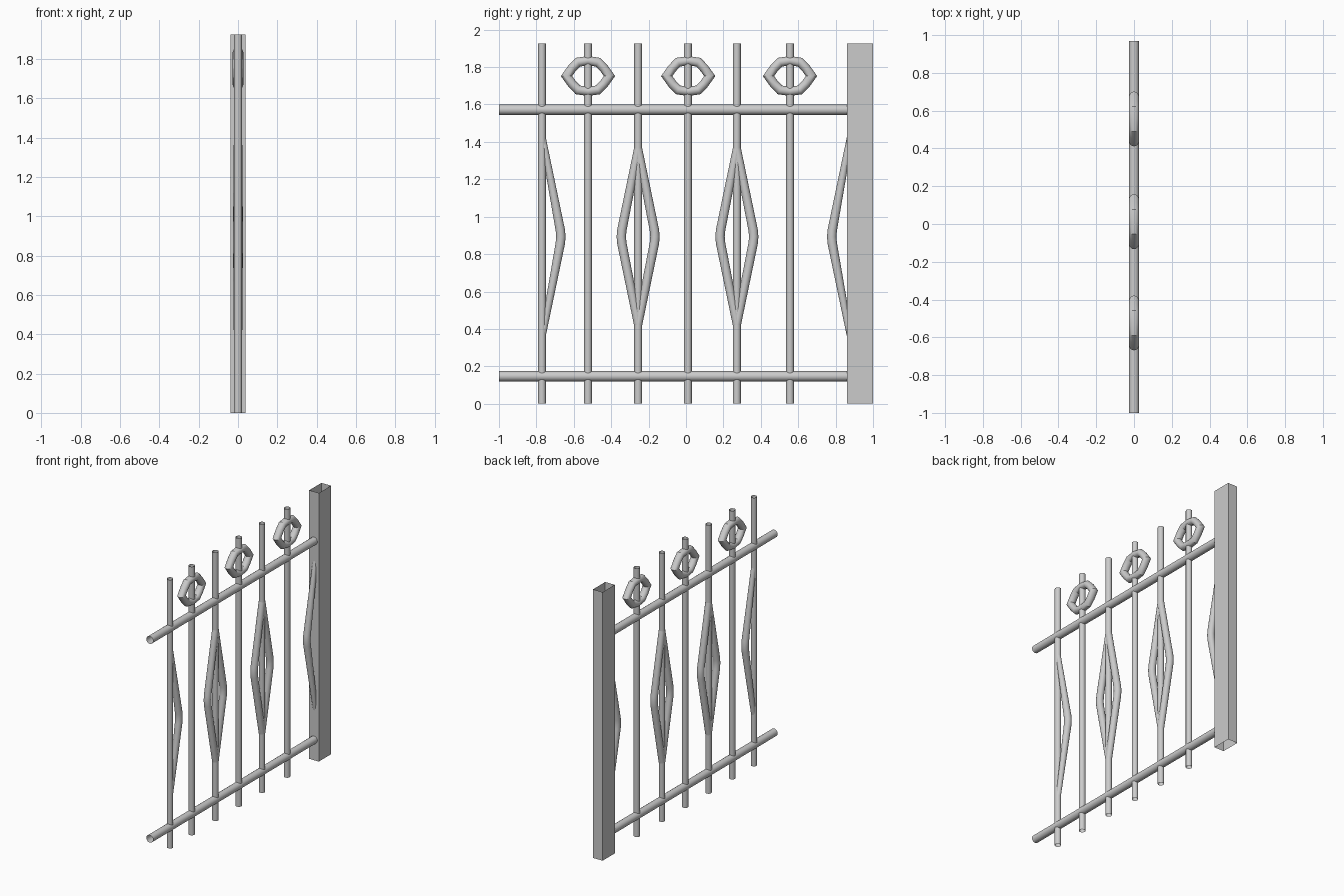
import bpy, bmesh
from mathutils import Vector

if "Cube" in bpy.data.objects:
    bpy.data.objects.remove(bpy.data.objects["Cube"])

SIDES = 16
BARS = [-0.77, -0.524, -0.256, 0.01, 0.272, 0.556]
TOP = 1.925
MID = 0.893


def sweep(name, path, radii, rx=None, closed=False, sides=SIDES):
    """Open-ended round tube along (y, z) points, with mitred corners."""
    from math import cos, sin, tau
    pts = [Vector(p) for p in path]
    n = len(pts)
    if not isinstance(radii, (list, tuple)):
        radii = [radii] * n
    bm = bmesh.new()
    rings = []
    for i, p in enumerate(pts):
        a = pts[i - 1] if (i > 0 or closed) else None
        b = pts[(i + 1) % n] if (i < n - 1 or closed) else None
        d1 = (p - a).normalized() if a is not None else (b - p).normalized()
        d2 = (b - p).normalized() if b is not None else d1
        t = (d1 + d2).normalized()
        r = radii[i]
        side = Vector((t.y, -t.x)) * (r / max(t.dot(d1), 0.3))
        ring = []
        for k in range(sides):
            ang = tau * k / sides
            q = p + side * cos(ang)
            ring.append(bm.verts.new(((rx or r) * sin(ang), q.x, q.y)))
        rings.append(ring)
    for i in range(n if closed else n - 1):
        r0, r1 = rings[i], rings[(i + 1) % n]
        for k in range(sides):
            j = (k + 1) % sides
            bm.faces.new((r0[k], r0[j], r1[j], r1[k]))
    bmesh.ops.recalc_face_normals(bm, faces=bm.faces)
    return finish(name, bm)


def finish(name, bm):
    me = bpy.data.meshes.new(name)
    bm.to_mesh(me)
    bm.free()
    ob = bpy.data.objects.new(name, me)
    bpy.context.collection.objects.link(ob)
    bpy.ops.object.select_all(action='DESELECT')
    bpy.context.view_layer.objects.active = ob
    ob.select_set(True)
    bpy.ops.object.shade_smooth_by_angle()
    return ob


# Hollow rectangular post, open at both ends
bm = bmesh.new()
bmesh.ops.create_cube(bm, size=1)
bmesh.ops.delete(bm, geom=[f for f in bm.faces if abs(f.normal.z) > 0.5],
                 context='FACES_ONLY')
for v in bm.verts:
    v.co = Vector((v.co.x * 0.076, 0.93 + v.co.y * 0.138, (v.co.z + 0.5) * TOP))
finish("post", bm)

# Horizontal rails
for name, z in (("bottom_rail", 0.147), ("top_rail", 1.572)):
    sweep(name, [(-1, z), (0.97, z)], 0.027)

# Upright bars
for y in BARS:
    sweep("upright_bar", [(y, 0), (y, TOP)], 0.021)


# Bent rods that form the diamonds
def bent_rod(y, s, tip, rise, end_r):
    path = [(y, MID + rise), (y + s * (tip - 0.003), MID + 0.035),
            (y + s * tip, MID),
            (y + s * (tip - 0.003), MID - 0.035), (y, MID - rise)]
    sweep("bent_rod", path, [end_r, 0.025, 0.025, 0.025, end_r])


for y in (BARS[2], BARS[4]):
    for s in (-1, 1):
        bent_rod(y, s, 0.09, 0.47, 0.022)
bent_rod(-0.768, 1, 0.099, 0.54, 0.016)
bent_rod(0.878, -1, 0.099, 0.54, 0.016)

# Eye-shaped rings above the top rail
quarter = [(0.115, 0), (0.085, 0.042), (0.054, 0.074)]
half = quarter + [(0, 0.082)] + [(-a, b) for a, b in reversed(quarter)]
eye = half + [(a, -b) for a, b in reversed(half[1:-1])]
for y in (BARS[1], 0.012, BARS[5]):
    sweep("eye_ring", [(y + a, 1.752 + b) for a, b in eye], 0.0245,
          rx=0.027, closed=True)
